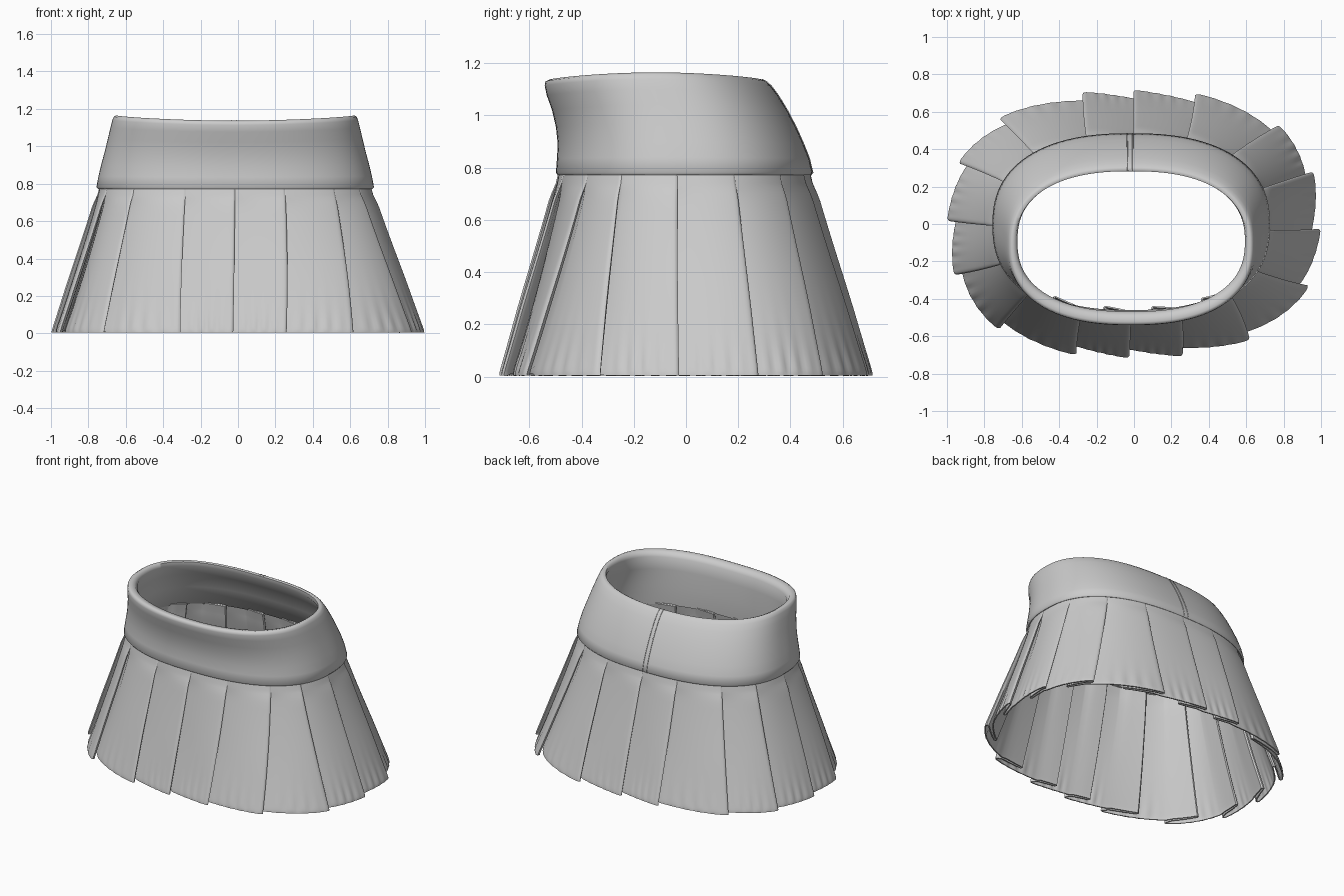
import bpy
from math import cos, sin, pi, atan2, exp

if "Cube" in bpy.data.objects:
    bpy.data.objects.remove(bpy.data.objects["Cube"])

CX = -0.015


def ring_point(th, a, b, n=2.5):
    """Point on a rounded oval in direction th."""
    c, s = cos(th), sin(th)
    k = (abs(c) ** n + abs(s) ** n) ** (-1 / n)
    return a * c * k, b * s * k


def make(name, verts, faces, angle=40, thickness=0):
    me = bpy.data.meshes.new(name)
    me.from_pydata(verts, [], faces)
    me.update()
    ob = bpy.data.objects.new(name, me)
    bpy.context.collection.objects.link(ob)
    bpy.ops.object.select_all(action='DESELECT')
    ob.select_set(True)
    bpy.context.view_layer.objects.active = ob
    if thickness:
        m = ob.modifiers.new("cloth", 'SOLIDIFY')
        m.thickness = thickness
        m.offset = 0
        bpy.ops.object.modifier_apply(modifier=m.name)
    bpy.ops.object.shade_smooth_by_angle(angle=angle * pi / 180)
    return ob


def grid_faces(rows, cols, wrap_rows=False):
    """Quads for rows of vertices, each row a closed loop."""
    out = []
    for r in range(rows if wrap_rows else rows - 1):
        for c in range(cols):
            a, b = r * cols, ((r + 1) % rows) * cols
            d = (c + 1) % cols
            out.append((a + c, a + d, b + d, b + c))
    return out


# Waistband: closed section (z, half width, front y, back y), outside then inside
BAND = [(0.772, .734, -.492, .478), (0.782, .742, -.498, .485), (0.84, .731, -.494, .472),
        (0.90, .717, -.491, .450), (0.97, .698, -.498, .421), (1.04, .681, -.513, .387),
        (1.10, .667, -.533, .353), (1.14, .657, -.541, .325), (1.158, .649, -.538, .306),
        (1.165, .637, -.524, .293), (1.158, .616, -.490, .282), (1.13, .608, -.468, .283),
        (1.04, .642, -.468, .350), (0.92, .685, -.460, .412), (0.78, .712, -.470, .456)]


def band_point(row, th, out=0):
    z, a, f, k = row
    x, y = ring_point(th, a + out, (k - f) / 2 + out, 2.4)
    w = (z - 0.775) / 0.39
    return CX + x, (k + f) / 2 + y, z - 0.028 * w * sin(th) ** 2


N = 120
make("waistband", [band_point(r, 2 * pi * i / N) for r in BAND for i in range(N)],
     grid_faces(len(BAND), N, True), 60)

# Back seam: two thin stitched lines running up the band
for side, dth in (("left", 0.05), ("right", -0.002)):
    cu = bpy.data.curves.new("back_seam_" + side, 'CURVE')
    cu.dimensions = '3D'
    cu.bevel_depth = 0.003
    cu.bevel_resolution = 1
    sp = cu.splines.new('POLY')
    rows = BAND[:11]
    sp.points.add(len(rows) - 1)
    for p, row in zip(sp.points, rows):
        p.co = (*band_point(row, pi / 2 + dth * 0.8 - 0.01), 1)
    bpy.context.collection.objects.link(bpy.data.objects.new("back_seam_" + side, cu))

# Pleat fold lines, clockwise from the back: (hem x, hem y, waist x, waist y)
FOLDS = [(0, .71, 0, .48), (.34, .70, .29, .46), (.75, .50, .54, .38), (.92, .26, .68, .19),
         (1, -.03, .71, -.03), (.94, -.33, .67, -.25), (.64, -.63, .53, -.38),
         (.26, -.70, .26, -.48), (-.03, -.71, -.02, -.49), (-.32, -.70, -.29, -.47),
         (-.75, -.57, -.58, -.37), (-.98, -.27, -.70, -.20), (-1, .02, -.73, 0),
         (-.90, .31, -.66, .22), (-.71, .55, -.52, .37), (-.28, .71, -.26, .48)]
HEM = (0.970, 0.688)
WAIST = (0.718, 0.474)


def unwrap(angles):
    """Make clockwise angles fall steadily."""
    out = [angles[0]]
    for a in angles[1:]:
        while a > out[-1]:
            a -= 2 * pi
        out.append(a)
    return out + [out[i] - 2 * pi for i in range(3)]


hem_th = unwrap([atan2(h[1] / HEM[1], h[0] / HEM[0]) for h in FOLDS])
top_th = unwrap([atan2(h[3] / WAIST[1], (h[2] - CX) / WAIST[0]) for h in FOLDS])


def along(th, i, f):
    if f > 1:
        i, f = i + 1, f - 1
    return th[i] + (th[i + 1] - th[i]) * f


# One pleat: visible panel tucks under its neighbour, then folds back to the next fold line
# entries: (fraction along pleat, offset outwards, hidden layer?)
OUTER = [(f, 0.030 - 0.047 * f - 0.008 * exp(-f / 0.02), 0)
         for f in [0, .015, .03, .06] + [j / 24 for j in range(2, 25)]]
TUCK = [(1.12, -.025, 1), (1.26, -.035, 1), (1.4, -.042, 1), (1.53, -.048, 1),
        (1.545, -.042, 1), (1.53, -.033, 1), (1.4, -.025, 1), (1.25, -.014, 1),
        (1.1, -.001, 1), (1.02, .010, 0)]
LEVELS = [0.004, 0.012, 0.022, 0.035, 0.05, 0.07, 0.095, 0.13, 0.18, 0.26, 0.36, 0.46,
          0.56, 0.63, 0.67, 0.70, 0.72, 0.74, 0.79]

verts = []
cols = 0
for z in LEVELS:
    t = (0.79 - z) / 0.79
    s = t ** 1.08
    # pleats open gradually below the band
    step = min(1, max(0, (0.745 - z) / 0.06))
    open_ = step * (0.4 + 0.6 * min(1, (0.745 - z) / 0.45))
    a = WAIST[0] + (HEM[0] - WAIST[0]) * s
    b = WAIST[1] + (HEM[1] - WAIST[1]) * s
    pucker = z / 0.04 * exp(1 - z / 0.04)
    cols = 0
    for i in range(len(FOLDS)):
        for f, off, hidden in OUTER + TUCK:
            th = along(top_th, i, f) * (1 - s) + along(hem_th, i, f) * s
            x, y = ring_point(th, a, b, 2.4 + 0.1 * s)
            nx, ny = cos(th) / a, sin(th) / b
            ln = (nx * nx + ny * ny) ** 0.5
            o = off * ((0.75 if hidden else 0.08) * (1 - open_) + open_)
            # puckers and a slight curl at the hem
            if not hidden and f <= 1:
                o += 0.004 * cos(2 * pi * f * 5) * pucker * sin(pi * f)
            o -= 0.005 * exp(-z / 0.008)
            verts.append((CX * (1 - s) + x + nx / ln * o,
                          -0.007 * (1 - s) + y + ny / ln * o,
                          z + (0.008 * exp(-z / 0.1) if hidden else 0)))
            cols += 1
make("pleated_skirt", verts, grid_faces(len(LEVELS), cols), 45, 0.008)
